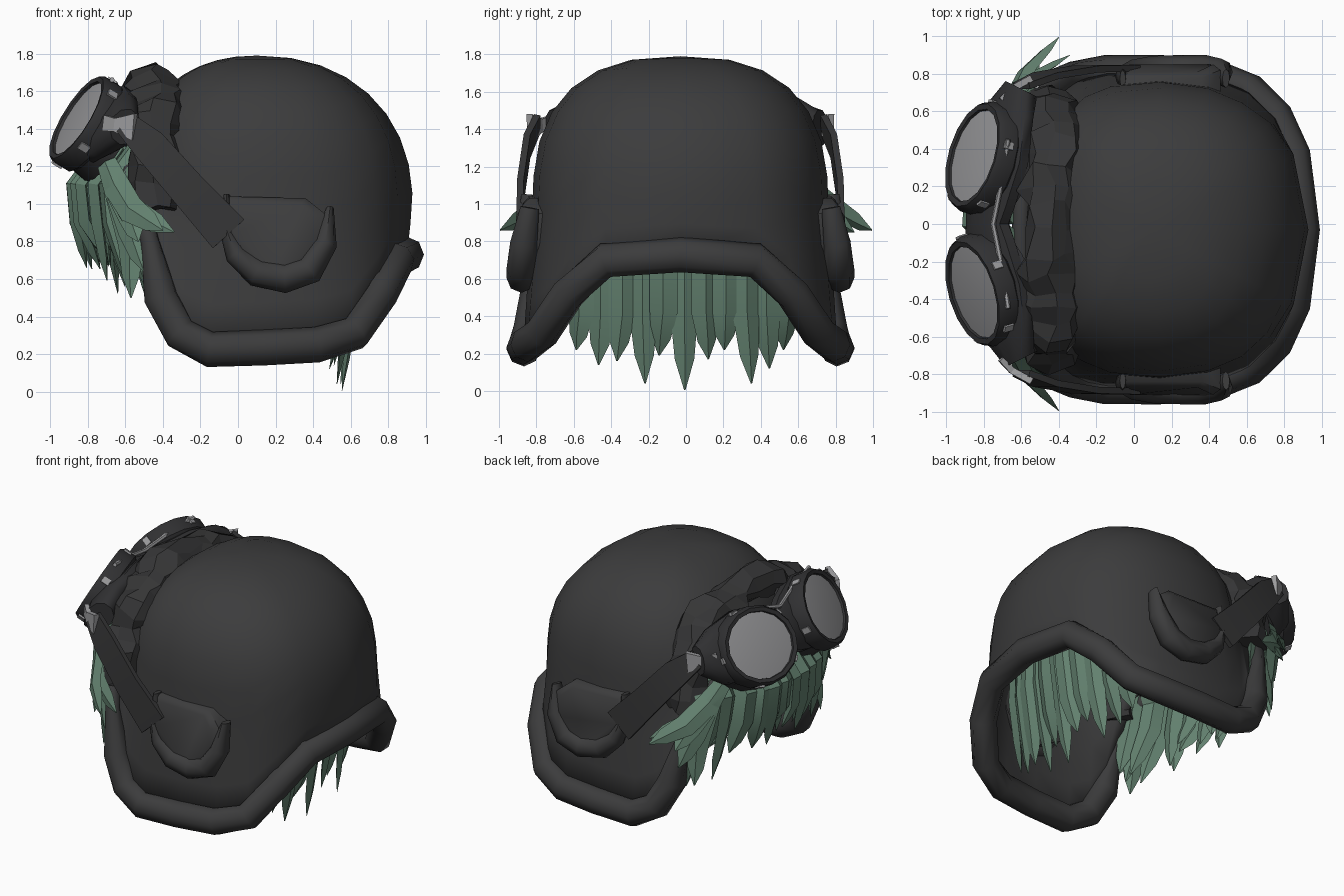
import bpy, bmesh, math, random
from mathutils import Vector as V

if "Cube" in bpy.data.objects:
    bpy.data.objects.remove(bpy.data.objects["Cube"])

random.seed(4)


def material(name, r, g, b):
    m = bpy.data.materials.new(name)
    m.diffuse_color = (r, g, b, 1)
    m.use_nodes = True
    m.node_tree.nodes["Principled BSDF"].inputs["Base Color"].default_value = m.diffuse_color
    return m


SHELL = material("charcoal shell", .045, .045, .046)
CLOTH = material("dark cloth", .036, .036, .037)
RUBBER = material("black rubber", .03, .03, .032)
GLASS = material("grey lens", .31, .31, .32)
METAL = material("pale metal", .34, .34, .35)
HAIR = material("green hair", .125, .22, .16)


def loft(bm, rings, closed=False, caps=True):
    rows = [[bm.verts.new(p) for p in r] for r in rings]
    n = len(rows[0])
    for i in range(len(rows) - (0 if closed else 1)):
        a, b = rows[i], rows[(i + 1) % len(rows)]
        for j in range(n):
            bm.faces.new((a[j], a[(j + 1) % n], b[(j + 1) % n], b[j]))
    if caps and not closed:
        bm.faces.new(rows[0][::-1])
        bm.faces.new(rows[-1])


def sweep(bm, pts, sizes, ref, sides=8, closed=False, rot=0, tangent=None):
    """Elliptical section along a path; sizes = (along ref, across ref)."""
    pts = [V(p) for p in pts]
    n = len(pts)
    rings = []
    for i, p in enumerate(pts):
        if tangent:
            t = tangent
        elif closed:
            t = pts[(i + 1) % n] - pts[i - 1]
        else:
            t = pts[min(i + 1, n - 1)] - pts[max(i - 1, 0)]
        t = t.normalized()
        u = V(ref(p) if callable(ref) else ref)
        u = (u - t * u.dot(t)).normalized()
        w = t.cross(u)
        a, b = sizes[i]
        rings.append([p + u * a * math.cos(q) + w * b * math.sin(q)
                      for q in (rot + 2 * math.pi * k / sides for k in range(sides))])
    loft(bm, rings, closed)


def finish(bm, name, mat, smooth=True, shift=0.0, angle=50):
    bmesh.ops.remove_doubles(bm, verts=bm.verts, dist=.0005)
    bmesh.ops.recalc_face_normals(bm, faces=bm.faces)
    bmesh.ops.translate(bm, verts=bm.verts, vec=(0, shift, 0))
    me = bpy.data.meshes.new(name)
    bm.to_mesh(me)
    bm.free()
    me.materials.append(mat)
    ob = bpy.data.objects.new(name, me)
    bpy.context.collection.objects.link(ob)
    if smooth:
        bpy.ops.object.select_all(action='DESELECT')
        ob.select_set(True)
        bpy.context.view_layer.objects.active = ob
        bpy.ops.object.shade_smooth_by_angle(angle=math.radians(angle))
    return ob


YC = -.03          # helmet centre line
CX, TOP = .1, 1.79

# Rim path, back centre to front centre, then mirrored
half = [(.9, 0, .73), (.85, .4, .7), (.76, .6, .52), (.62, .74, .31), (.42, .82, .25),
        (.14, .84, .235), (-.15, .84, .225), (-.31, .81, .31), (-.41, .77, .5),
        (-.47, .73, .8), (-.55, .62, 1.1), (-.59, .35, 1.24), (-.6, 0, 1.27)]
rim = half + [(x, -y, z) for x, y, z in half[-2:0:-1]]

# Helmet shell: one column of points per rim point, closing at the crown
K = 10
rings = []
for k in range(K + 1):
    ring = []
    for x, y, z0 in rim:
        d = V((x - CX, y)).normalized()
        a = .83 if d.x > 0 else .72
        r = ((abs(d.x) / a) ** 2.3 + (abs(d.y) / .79) ** 2.3) ** (-1 / 2.3)
        n = 2.2 + .35 * d.y ** 2
        z = z0 + (TOP - z0) * math.sin(math.pi / 2 * k / K)
        w = min(1, max(0, (z - 1) / (TOP - 1)))
        s = r * max(0, 1 - w ** n) ** (1 / n)
        t = min(1, (z - z0) / (1 - z0)) if z0 < 1 else 1
        px, py = CX + d.x * s, d.y * s
        ring.append((x + (px - x) * t, y + (py - y) * t, z))
    rings.append(ring)
bm = bmesh.new()
loft(bm, rings, caps=False)
shell = finish(bm, "helmet_shell", SHELL, shift=YC)
sol = shell.modifiers.new("thickness", 'SOLIDIFY')
sol.thickness, sol.offset = .025, -1

# Padded rim roll
bm = bmesh.new()
sweep(bm, rim, [(.09, .095) if p[2] < .75 else (.05, .05) for p in rim],
      lambda p: (p.x - CX, p.y, 0), 8, closed=True)
finish(bm, "rim_roll", SHELL, shift=YC)

# Ear pouches with a crescent roll beneath
outline = [(-.06, 1.04), (.36, 1.03), (.46, .95), (.46, .78), (.38, .66), (.2, .6), (0, .7), (-.06, .85)]
crescent = [(-.06, 1.05), (-.065, .87), (-.01, .73), (.1, .635), (.25, .605), (.38, .65), (.465, .79), (.49, .98)]
fat = [.2, .45, .75, .95, 1, 1, .8, .25]
for s, side in ((1, "left"), (-1, "right")):
    bm = bmesh.new()
    loft(bm, [[(.2 + (x - .2) * k, s * (y - .04 * (z > 1)), .82 + (z - .82) * k) for x, z in outline]
              for y, k in ((.72, 1), (.85, 1), (.88, .85))])
    finish(bm, "ear_pouch_" + side, SHELL, shift=YC)
    bm = bmesh.new()
    sweep(bm, [(x, s * (.79 + .06 * f), z) for (x, z), f in zip(crescent, fat)],
          [(.04 + .04 * f, .08 * f) for f in fat], (0, s, 0), 8)
    finish(bm, "ear_roll_" + side, SHELL, shift=YC)

    # Goggle strap and its metal bracket
    bm = bmesh.new()
    sweep(bm, [(-.6, s * .765, 1.43), (-.47, s * .82, 1.31), (-.26, s * .855, 1.07), (-.05, s * .86, .84)],
          [(.025, .09), (.025, .13), (.025, .14), (.025, .16)], (0, s, 0), 4, rot=math.pi / 4)
    finish(bm, "strap_" + side, CLOTH, shift=YC, angle=30)
    bm = bmesh.new()
    sweep(bm, [(-.71, s * .69, 1.43), (-.65, s * .75, 1.42), (-.55, s * .805, 1.41)],
          [(.02, .06), (.025, .05), (.025, .1)], (-.4, s, 0), 4, rot=math.pi / 4)
    finish(bm, "strap_bracket_" + side, METAL, smooth=False, shift=YC)

# Crumpled cloth band arching over the front of the shell
N = 24
arch = []
for i in range(N + 1):
    q = math.pi * i / N
    c, sn = math.cos(q), math.sin(q)
    arch.append((-.44 + random.uniform(-.015, .015),
                 .67 * math.copysign(abs(c) ** .8, c), .97 + .65 * sn ** .8))
bm = bmesh.new()
sweep(bm, arch, [(.1 + random.uniform(-.025, .03), .145 + random.uniform(-.02, .025)) for _ in arch],
      lambda p: (0, p.y, p.z - .9), 8)
for v in bm.verts:
    v.co += V([random.uniform(-.028, .028) for _ in range(3)])
finish(bm, "cloth_band", CLOTH, smooth=False, shift=YC)

# Goggle body, pinched at the nose bridge
bm = bmesh.new()
stations = [(-.72, -.6, .1), (-.6, -.66, .2), (-.35, -.72, .26), (-.1, -.77, .21), (0, -.78, .17),
            (.1, -.77, .21), (.35, -.72, .26), (.6, -.66, .2), (.72, -.6, .1)]
sweep(bm, [(x, y, 1.41) for y, x, h in stations], [(.09, h) for y, x, h in stations],
      (-.84, 0, .54), 10)
finish(bm, "goggle_body", RUBBER)

# Eyepieces: rim, lens, clips
for s, side in ((1, "left"), (-1, "right")):
    n = V((-.83, s * .25, .5)).normalized()
    up = (V((0, 0, 1)) - n * n.z).normalized()
    across = n.cross(up)
    c = V((-.82, s * .355, 1.435))
    bm = bmesh.new()
    steps = [(-.17, .28), (-.08, .26), (-.06, .28), (.02, .28), (.05, .262), (.045, .235), (.015, .23)]
    sweep(bm, [c + n * d for d, r in steps], [(r * .96, r * 1.09) for d, r in steps],
          up, 16, tangent=n)
    finish(bm, "eyepiece_rim_" + side, RUBBER, angle=35)
    bm = bmesh.new()
    sweep(bm, [c + n * .012, c + n * .03, c + n * .042], [(.228, .255), (.228, .255), (.13, .145)],
          up, 16, tangent=n)
    finish(bm, "lens_" + side, GLASS)
    bm = bmesh.new()
    for a in (20, 95, 165, 235, 310):
        q = math.radians(a)
        out = up * math.cos(q) + across * math.sin(q)
        p = c + up * math.cos(q) * .268 + across * math.sin(q) * .305
        sweep(bm, [p - n * .03, p + n * .025], [(.01, .03)] * 2, out, 4, rot=math.pi / 4)
    finish(bm, "rim_clips_" + side, METAL, smooth=False)

# Thin metal trim along the top of the goggles
bm = bmesh.new()
sweep(bm, [(-.67, -.45, 1.66), (-.71, -.2, 1.62), (-.75, 0, 1.57), (-.71, .2, 1.62), (-.67, .45, 1.66)],
      [(.014, .014)] * 5, (-1, 0, 0), 6)
finish(bm, "goggle_trim", METAL)


def strand(bm, pts, width, ref, thick=.025):
    """Leaf-shaped lock of hair through four points, with a late taper."""
    a, b, c, d = map(V, pts)
    k = (.75, 1, 1, .7, .05)
    sweep(bm, [a, b, c, c.lerp(d, .6), d], [(thick * f, width * f) for f in k], ref, 4)


# Fringe under the goggles, two layers of uneven locks
bm = bmesh.new()
for layer, count in ((0, 13), (1, 12)):
    for i in range(count):
        y = -.62 + 1.24 * i / (count - 1)
        x = -.87 + .75 * y * y + .09 * layer + random.uniform(-.02, .02)
        tip = .7 - .45 * y * y + random.uniform(-.07, .07)
        dy = random.uniform(-.07, .07)
        strand(bm, [(x + .12, y * .92, 1.3), (x - .02, y, 1.1), (x, y * 1.04, .9),
                    (x + .06 + random.uniform(-.02, .07), y * 1.06 + dy, tip)], .075,
               (-1, y * 1.2 + random.uniform(-.6, .6), 0), .035)
finish(bm, "fringe_hair", HAIR, angle=30)

# Side tufts sweeping outward under the straps
bm = bmesh.new()
for s in (1, -1):
    for x, y, z in ((-.4, .995, .86), (-.34, .9, .85), (-.53, .88, .8), (-.5, .8, .64), (-.57, .72, .5)):
        strand(bm, [(-.7, s * .58, 1.22), (-.65, s * .66, 1.1), (-.57, s * (y * .5 + .32), .5 * z + .54),
                    (x, s * y, z)], .075, (-.5, s, .3))
finish(bm, "side_tufts", HAIR, angle=30)

# Hair hanging out of the back opening
bm = bmesh.new()
tips = [.22, .14, .16, .04, .19, .005, .17, .22, .04, .12, .22]
for i, tip in enumerate(tips):
    y = -.56 + 1.1 * i / (len(tips) - 1)
    x = .67 - .3 * y * y + random.uniform(-.02, .02)
    strand(bm, [(x, y * .95, 1.0), (x - .01, y, .7), (x - .05, y, .42),
                (x - .12 + random.uniform(-.03, .03), y * 1.02 + random.uniform(-.03, .03), tip)],
           .075, (1, y * .5 + random.uniform(-.3, .3), 0))
finish(bm, "back_hair", HAIR, angle=30)
